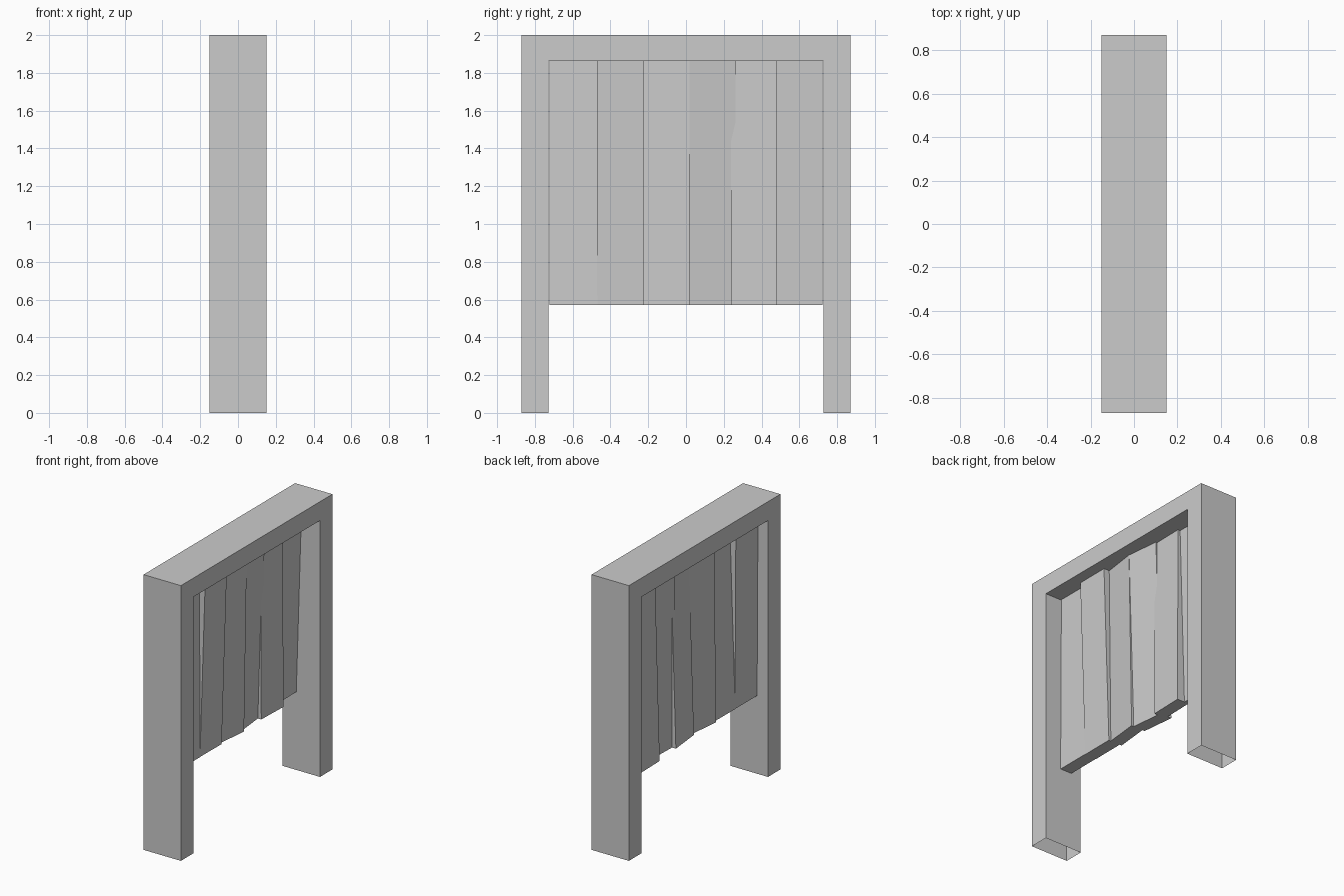
import bpy, bmesh

if "Cube" in bpy.data.objects:
    bpy.data.objects.remove(bpy.data.objects["Cube"])


def make_object(name, bm):
    bmesh.ops.recalc_face_normals(bm, faces=bm.faces[:])
    mesh = bpy.data.meshes.new(name)
    bm.to_mesh(mesh)
    bm.free()
    obj = bpy.data.objects.new(name, mesh)
    bpy.context.collection.objects.link(obj)
    return obj


# Door frame: upside-down U profile extruded along x
W, D, H = 0.87, 0.15, 2.0
INNER, LINTEL = 0.727, 1.863
profile = [(-W, 0), (-W, H), (W, H), (W, 0),
           (INNER, 0), (INNER, LINTEL), (-INNER, LINTEL), (-INNER, 0)]
bm = bmesh.new()
face = bm.faces.new([bm.verts.new((-D, y, z)) for y, z in profile])
ext = bmesh.ops.extrude_face_region(bm, geom=[face], use_keep_orig=True)
for v in ext["geom"]:
    if isinstance(v, bmesh.types.BMVert):
        v.co.x = D
bmesh.ops.recalc_face_normals(bm, faces=bm.faces[:])
# Leg ends are open at the floor
feet = [f for f in bm.faces if all(v.co.z < 0.001 for v in f.verts)]
bmesh.ops.delete(bm, geom=feet, context='FACES_ONLY')
make_object("door_frame", bm)

# Hanging strips: y start, y end, front x at top (left, right), at bottom (left, right)
THICK, Z0, Z1 = 0.093, 0.57, LINTEL
strips = [
    (-0.722, -0.468, 0.020, 0.020, 0.027, 0.027),
    (-0.472, -0.226, 0.067, 0.069, 0.025, 0.027),
    (-0.226, 0.018, 0.024, 0.058, 0.010, 0.036),
    (0.018, 0.262, 0.057, 0.031, 0.017, -0.009),
    (0.237, 0.481, 0.020, 0.025, 0.021, 0.028),
    (0.479, 0.722, 0.006, 0.004, -0.031, -0.037),
]
for i, (y0, y1, tl, tr, bl, br) in enumerate(strips):
    bm = bmesh.new()
    bmesh.ops.create_cube(bm, size=1)
    for v in bm.verts:
        right, top = v.co.y > 0, v.co.z > 0
        front = (tr if right else tl) if top else (br if right else bl)
        v.co = (front if v.co.x > 0 else front - THICK,
                y1 if right else y0, Z1 if top else Z0)
    make_object(f"curtain_strip_{i + 1}", bm)
